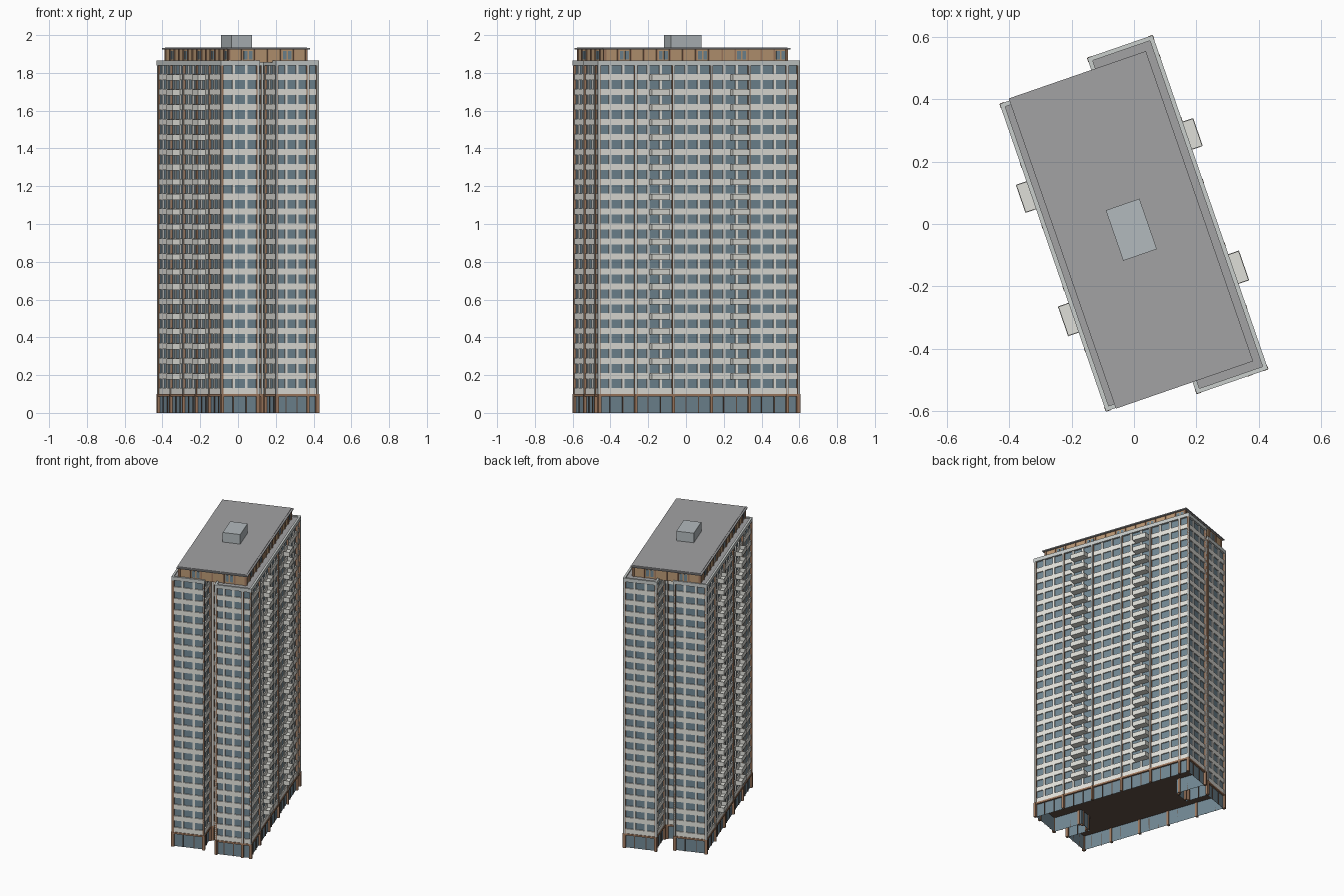
import bpy, math
from mathutils import Vector, Matrix

if "Cube" in bpy.data.objects:
    bpy.data.objects.remove(bpy.data.objects["Cube"])

ROT = Matrix.Rotation(math.radians(19.07), 4, 'Z')
COL = dict(white=(.80, .79, .74), glass=(.17, .25, .30), grey=(.58, .61, .60),
           brown=(.36, .20, .12), tan=(.50, .32, .18), roof=(.36, .36, .37),
           dark=(.12, .08, .06), lift=(.45, .49, .51), balc=(.74, .74, .69))
MATS = {}
for k, c in COL.items():
    MATS[k] = bpy.data.materials.new(k)
    MATS[k].diffuse_color = (*c, 1)


def offset(poly, d):
    # offset a right-angled, counter-clockwise outline outward by d
    out, n = [], len(poly)
    for i in range(n):
        p = Vector(poly[i])
        a = (p - Vector(poly[i - 1])).normalized()
        b = (Vector(poly[(i + 1) % n]) - p).normalized()
        out.append(p + d * Vector((a.y + b.y, -a.x - b.x)))
    return out


class Part:
    def __init__(self, name, mat):
        self.name, self.mat, self.v, self.f = name, mat, [], []

    def face(self, pts):
        n = len(self.v)
        self.v += [tuple(p) for p in pts]
        self.f.append(tuple(range(n, n + len(pts))))

    def slab(self, poly, z, up=True):
        pts = [(p[0], p[1], z) for p in poly]
        self.face(pts if up else pts[::-1])

    def walls(self, poly, z0, z1, inward=False):
        for i, p in enumerate(poly):
            q = poly[(i + 1) % len(poly)]
            r = [(p[0], p[1], z0), (q[0], q[1], z0), (q[0], q[1], z1), (p[0], p[1], z1)]
            self.face(r[::-1] if inward else r)

    def ring(self, poly, d_out, d_in, z0, z1, inner=False):
        o, n = offset(poly, d_out), offset(poly, d_in)
        self.walls(o, z0, z1)
        if inner:
            self.walls(n, z0, z1, True)
        for i in range(len(o)):
            j = (i + 1) % len(o)
            for z, q in ((z1, (o[i], o[j], n[j], n[i])), (z0, (n[i], n[j], o[j], o[i]))):
                self.face([(p.x, p.y, z) for p in q])

    def prism(self, poly, z0, z1):
        self.walls(poly, z0, z1)
        self.slab(poly, z1)
        self.slab(poly, z0, False)

    def box(self, x0, x1, y0, y1, z0, z1):
        self.prism(rect(x0, x1, y0, y1), z0, z1)

    def post(self, p, t, s, w, d0, d1, z0, z1):
        # upright at distance s along an edge starting at p with direction t
        n = Vector((t.y, -t.x))
        c = p + t * s
        self.prism([c + n * d1 - t * w / 2, c + n * d1 + t * w / 2,
                    c + n * d0 + t * w / 2, c + n * d0 - t * w / 2][::1], z0, z1)

    def make(self):
        me = bpy.data.meshes.new(self.name)
        me.from_pydata([ROT @ Vector(v) for v in self.v], [], self.f)
        me.materials.append(MATS[self.mat])
        bpy.context.collection.objects.link(bpy.data.objects.new(self.name, me))


def rect(x0, x1, y0, y1):
    return [(x0, y0), (x1, y0), (x1, y1), (x0, y1)]


def edges(poly):
    for i, p in enumerate(poly):
        p, q = Vector(p), Vector(poly[(i + 1) % len(poly)])
        yield p, (q - p).normalized(), (q - p).length


# two staggered slabs with a notch at each end
PLAN = [(-.281, -.538), (-.064, -.538), (-.064, -.38), (.012, -.38), (.012, -.58),
        (.254, -.58), (.254, .552), (.032, .552), (.032, .35), (-.06, .35),
        (-.06, .504), (-.281, .504)]
Z0, PITCH, FLOORS, ZT = .1, .0791, 22, 1.865
GL, FACE = -.013, -.006

glass = Part("window_glass", 'glass')
glass.walls(offset(PLAN, GL), 0, ZT - .02)

# white spandrel bands
bands = Part("spandrel_bands", 'white')
for k in range(FLOORS):
    z = Z0 + k * PITCH
    bands.ring(PLAN, FACE, GL, z, z + .032)

# parapet, roof deck, underside and ground floor fascia
parapet = Part("parapet", 'grey')
parapet.ring(PLAN, 0, -.014, 1.84, ZT, True)
deck = Part("roof_deck", 'roof')
deck.slab(offset(PLAN, -.01), 1.858)
ceiling = Part("ground_floor_ceiling", 'dark')
ceiling.slab(offset(PLAN, GL), Z0, False)
fascia = Part("ground_fascia", 'brown')
fascia.ring(PLAN, -.002, GL, .088, Z0)

# piers between bays, main columns every third bay, ground posts
piers = Part("window_piers", 'white')
columns = Part("main_columns", 'grey')
trims = Part("column_trims", 'brown')
posts = Part("ground_posts", 'brown')
mullions = Part("ground_mullions", 'dark')
for p, t, L in edges(PLAN):
    n = max(1, round(L / .067)) if L < .3 else round(L / .0708)
    for i in range(n + 1):
        s = min(max(L * i / n, .008), L - .008)
        if i % 3 == 0 or i == n:
            columns.post(p, t, s, .010, GL, 0, Z0, 1.845)
            trims.post(p, t, s, .016, GL, -.003, Z0, 1.84)
            posts.post(p, t, s, .014, GL - .005, .001, 0, Z0)
        else:
            piers.post(p, t, s, .014, GL, FACE, Z0, 1.84)
            mullions.post(p, t, s, .005, GL, -.009, 0, .088)

# stacked balconies: two columns on each long side
balc = Part("balconies", 'balc')
for xa, sx, spans in ((.248, 1, ((.164, .259), (-.291, -.19))),
                      (-.275, -1, ((.147, .242), (-.271, -.17)))):
    def bx(a, b, y0, y1, z0, z1):
        u, w = sorted((xa + sx * a, xa + sx * b))
        balc.box(u, w, y0, y1, z0, z1)
    for y0, y1 in spans:
        for k in range(1, FLOORS):
            z = Z0 + k * PITCH
            bx(0, .042, y0, y1, z - .002, z + .003)
            bx(.039, .042, y0, y1, z + .003, z + .030)
            bx(0, .039, y0, y0 + .003, z + .003, z + .030)
            bx(0, .039, y1 - .003, y1, z + .003, z + .030)

# set-back penthouse with fins and paired windows
PH = rect(-.234, .203, -.525, .496)
house = Part("penthouse_walls", 'tan')
house.prism(PH, 1.855, 1.924)
fins = Part("penthouse_fins", 'brown')
lights = Part("penthouse_windows", 'glass')
for p, t, L in edges(PH):
    n = round(L / .0708)
    w = L / n
    for i in range(n + 1):
        fins.post(p, t, min(max(i * w, .004), L - .004), .008, -.004, .006, 1.858, 1.924)
        if i % 3 == 1 and i < n:
            for o in (.3, .7):
                lights.post(p, t, (i + o) * w, .02, -.002, .002, 1.87, 1.915)

# penthouse roof and lift house
top = Part("penthouse_roof", 'roof')
top.box(-.248, .217, -.54, .511, 1.924, 1.931)
top.box(-.236, .205, -.528, .499, 1.931, 1.934)
lift = Part("lift_house", 'lift')
lift.box(-.071, .043, -.1, .071, 1.93, 2.0)

for part in (glass, bands, parapet, deck, ceiling, fascia, piers, columns, trims, posts,
             mullions, balc, house, fins, lights, top, lift):
    part.make()

for m in bpy.data.materials:
    if m.users and not m.is_grease_pencil:
        m.use_nodes = True
        m.node_tree.nodes["Principled BSDF"].inputs["Base Color"].default_value = m.diffuse_color
